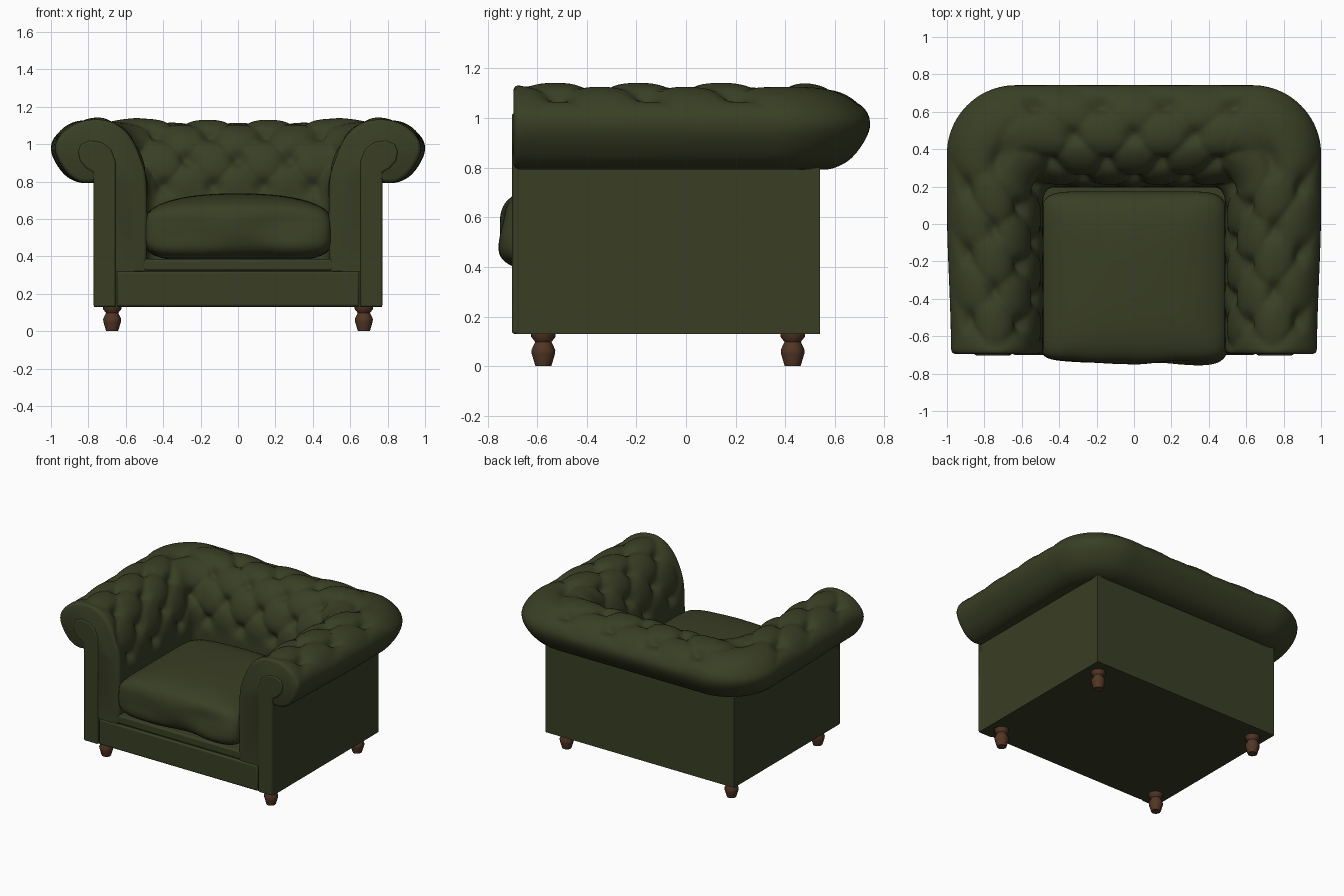
import bpy, bmesh, math
from mathutils import Vector, noise

if "Cube" in bpy.data.objects:
    bpy.data.objects.remove(bpy.data.objects["Cube"])


def material(name, rgb):
    m = bpy.data.materials.new(name)
    m.diffuse_color = (*rgb, 1)
    m.use_nodes = True
    m.node_tree.nodes["Principled BSDF"].inputs["Base Color"].default_value = m.diffuse_color
    return m


LEATHER = material("dark green leather", (0.041, 0.049, 0.018))
WOOD = material("brown wood", (0.085, 0.036, 0.018))


def finish(name, bm, mat, angle=None, mirror="", bevel=0):
    """Turn a bmesh into an object with material, mirror, bevel and shading."""
    bmesh.ops.recalc_face_normals(bm, faces=bm.faces)
    me = bpy.data.meshes.new(name)
    bm.to_mesh(me)
    bm.free()
    ob = bpy.data.objects.new(name, me)
    bpy.context.collection.objects.link(ob)
    me.materials.append(mat)
    if bevel:
        b = ob.modifiers.new("bevel", 'BEVEL')
        b.width, b.segments, b.limit_method = bevel, 3, 'ANGLE'
    if mirror:
        m = ob.modifiers.new("mirror", 'MIRROR')
        m.use_axis = ["X" in mirror, "Y" in mirror, False]
        m.use_clip, m.merge_threshold = True, 0.0005
    if angle:
        bpy.ops.object.select_all(action='DESELECT')
        bpy.context.view_layer.objects.active = ob
        ob.select_set(True)
        bpy.ops.object.shade_smooth_by_angle(angle=math.radians(angle))
    return ob


def box(name, lo, hi, bevel=0):
    bm = bmesh.new()
    bmesh.ops.create_cube(bm, size=1)
    for v in bm.verts:
        v.co = Vector([(a + b) / 2 + c * (b - a) for a, b, c in zip(lo, hi, v.co)])
    return finish(name, bm, LEATHER, 40 if bevel else None, bevel=bevel)


# Cross-section of the arm and back roll: (outward offset, height)
KEYS = [(.02, .32), (.015, .55), (.02, .80), (.045, .92), (.10, 1.03), (.17, 1.10),
        (.26, 1.135), (.37, 1.125), (.46, 1.085), (.515, 1.03), (.53, .97), (.505, .90),
        (.45, .83), (.38, .795), (.32, .795), (.27, .80)]


def resample(keys, n):
    """Evenly spaced points on a Catmull-Rom curve, with the distance along it."""
    k = [Vector(p) for p in keys]
    k = [k[0] * 2 - k[1]] + k + [k[-1] * 2 - k[-2]]
    dense = []
    for a, b, c, d in zip(k, k[1:], k[2:], k[3:]):
        for i in range(20):
            t = i / 20
            dense.append(0.5 * (2 * b + (c - a) * t + (2 * a - 5 * b + 4 * c - d) * t * t
                                + (3 * b - a - 3 * c + d) * t ** 3))
    dense.append(k[-2])
    acc = [0]
    for a, b in zip(dense, dense[1:]):
        acc.append(acc[-1] + (b - a).length)
    out, j = [], 0
    for i in range(n):
        want = acc[-1] * i / (n - 1)
        while j < len(acc) - 2 and acc[j + 1] < want:
            j += 1
        f = (want - acc[j]) / (acc[j + 1] - acc[j])
        out.append((dense[j].lerp(dense[j + 1], f), want))
    return out


def smooth(a, b, x):
    t = min(1, max(0, (x - a) / (b - a)))
    return t * t * (3 - 2 * t)


def tuft(s, v):
    """Diamond buttoning: pillows between diagonal creases, dimples at buttons."""
    S, T = 0.28, 0.165
    a, b = s / S, (v - 0.61) / (2 * T)
    p, q = a + b, a - b
    pillow = abs(math.sin(math.pi * p) * math.sin(math.pi * q)) ** 0.5
    dp, dq = p - round(p), q - round(q)
    dist2 = ((dp + dq) / 2 * S) ** 2 + ((dp - dq) * T) ** 2
    return 0.023 * pillow - 0.017 - 0.035 * math.exp(-dist2 / 0.0018)


# Tufted arms and back, swept along half of a U path and mirrored
def path_point(part, t, e):
    w, back, r = 0.47 + e, 0.18 + e * 1.06, 0.05 + 0.6 * e
    if part == 0:
        y = -0.695 + t * (back - r + 0.695)
        return w - 0.022 * smooth(.2, .5, e) * smooth(.1, -.69, y), y, 1.4 - 0.8 * t
    if part == 1:
        g = t * math.pi / 2
        return w - r + r * math.cos(g), back - r + r * math.sin(g), 0.6 - 0.14 * t
    return (w - r) * (1 - t), back, 0.46 * (1 - t)


steps = [(0, t) for t in (0, .006, .015, .028)] + [(0, .04 + .96 * i / 54) for i in range(55)]
steps += [(1, i / 26) for i in range(1, 27)] + [(2, i / 36) for i in range(1, 37)]
prof = resample(KEYS, 90)
bm = bmesh.new()
rings = []
for part, t in steps:
    ring = []
    for i, (p, v) in enumerate(prof):
        tan = prof[min(i + 1, 89)][0] - prof[max(i - 1, 0)][0]
        n = Vector((-tan.y, tan.x)).normalized()
        s = path_point(part, t, p.x)[2]
        w = smooth(.35, .48, v) * (1 - smooth(1.08, 1.26, v))
        front = smooth(0, .10, t) if part == 0 else 1
        d = tuft(s, v) * w * front
        if part == 0 and t < .03:
            d -= 0.02 * (1 - math.sqrt(1 - (1 - t / .03) ** 2))
        p2 = p + n * d
        x, y, _ = path_point(part, t, max(p2.x, -0.03))
        # the back dips slightly between the corners
        dip = 0.012 * smooth(.7, .3, x) * smooth(.9, 1.1, p2.y) if part == 2 else 0
        ring.append(bm.verts.new((x, y, p2.y - dip)))
    # straight drop under the roll closes the section
    x, y, _ = path_point(part, t, 0.27)
    ring.append(bm.verts.new((x, y, 0.32)))
    rings.append(ring)
for a, b in zip(rings, rings[1:]):
    for i in range(len(a)):
        j = (i + 1) % len(a)
        bm.faces.new((a[i], a[j], b[j], b[i]))
bm.faces.new(rings[0])
finish("tufted_arms_and_back", bm, LEATHER, 60, "X")

# Plain outer shell: base, side walls and back wall
box("base", (-.77, -.685, .13), (.77, .54, .36))
box("back_wall", (-.77, .44, .13), (.77, .54, .84))
for side, lo, hi in (("right", .70, .77), ("left", -.77, -.70)):
    box(side + "_wall", (lo, -.685, .13), (hi, .54, .82))

# Front rail and the deck edge above it
box("front_rail", (-.648, -.70, .132), (.648, -.60, .32), .012)
box("seat_deck", (-.648, -.692, .324), (.648, .25, .385), .012)

# Front facing of each arm, ending in a scroll
outline = [(.655, .13), (.772, .13), (.772, .85), (.81, .87), (.845, .91), (.855, .96),
           (.84, 1.0), (.79, 1.02), (.73, 1.01), (.68, .975), (.655, .91)]
bm = bmesh.new()
face = bm.faces.new([bm.verts.new((x, -.67, z)) for x, z in outline])
new = bmesh.ops.extrude_face_region(bm, geom=[face])["geom"]
bmesh.ops.translate(bm, vec=(0, -.032, 0),
                    verts=[g for g in new if isinstance(g, bmesh.types.BMVert)])
finish("arm_front_panel", bm, LEATHER, 45, "X", .01)

# Plump seat cushion: square in plan, domed on top, bulging over the front
bm = bmesh.new()
bmesh.ops.create_cube(bm, size=2)
bmesh.ops.subdivide_edges(bm, edges=bm.edges[:], cuts=31, use_grid_fill=True)
for v in bm.verts:
    x, y, z = v.co
    plan = (abs(x) ** 9 + abs(y) ** 9) ** (1 / 9)
    k = (plan ** 4 + abs(z) ** 4) ** 0.25
    x, y, z = x / k, y / k, z / k
    if z > 0:
        z *= 1 + 0.31 * (1 - x * x) * (1 - 0.2 * y * y)
    else:
        z = max(z, -0.96)
    soft = 0.022 * noise.noise(Vector((x * 2, 3.3, z * 1.2))) * smooth(0, -.9, y)
    flare = 1 + 0.03 * smooth(-.7, -1, y)
    v.co = (x * .505 * flare, -.285 + y * .46 + soft, .53 + z * .158 + soft * .3)
finish("seat_cushion", bm, LEATHER, 60)

# Turned feet
bm = bmesh.new()
levels = [(0, .032), (.05, .047), (.065, .048), (.098, .033), (.118, .049), (.135, .05)]
rings = [[bm.verts.new((.673 + r * math.cos(k * math.pi / 6), r * math.sin(k * math.pi / 6), z))
          for k in range(12)] for z, r in levels]
for a, b in zip(rings, rings[1:]):
    for i in range(12):
        bm.faces.new((a[i], a[(i + 1) % 12], b[(i + 1) % 12], b[i]))
bm.faces.new(rings[0])
bm.faces.new(rings[-1])
foot = finish("front_feet", bm, WOOD, 50, "X")
foot.location.y = -.575
rear = foot.copy()
rear.name = "rear_feet"
rear.location.y = .43
bpy.context.collection.objects.link(rear)
